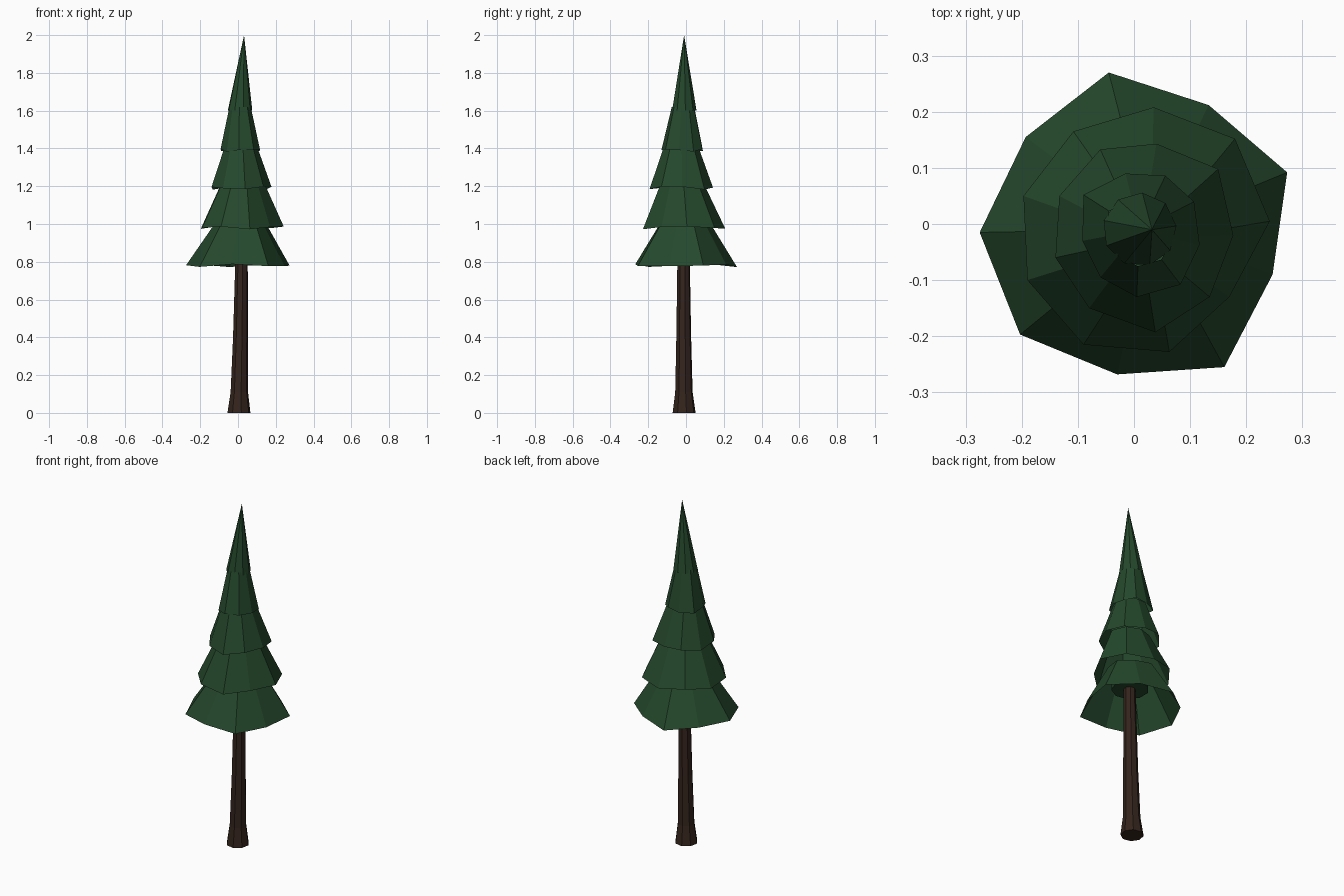
import bpy, math

if "Cube" in bpy.data.objects:
    bpy.data.objects.remove(bpy.data.objects["Cube"])


def material(name, color):
    m = bpy.data.materials.new(name)
    m.diffuse_color = color
    m.use_nodes = True
    m.node_tree.nodes["Principled BSDF"].inputs["Base Color"].default_value = m.diffuse_color
    return m


GREEN = material("needle_green", (0.018, 0.065, 0.025, 1))
BROWN = material("bark_brown", (0.035, 0.018, 0.012, 1))


def loft(name, rings, mat, cap_bottom=False, cap_top=False):
    """Skin equal-length rings of points; a final one-point ring makes a tip."""
    n = len(rings[0])
    verts = [p for ring in rings for p in ring]
    faces = []
    for k in range(len(rings) - 1):
        a, b = k * n, (k + 1) * n
        for i in range(n):
            j = (i + 1) % n
            if len(rings[k + 1]) == 1:
                faces.append((a + i, a + j, b))
            else:
                faces.append((a + i, a + j, b + j, b + i))
    if cap_bottom:
        faces.append(tuple(reversed(range(n))))
    if cap_top:
        faces.append(tuple(range(len(verts) - n, len(verts))))
    mesh = bpy.data.meshes.new(name)
    mesh.from_pydata(verts, [], faces)
    mesh.materials.append(mat)
    ob = bpy.data.objects.new(name, mesh)
    bpy.context.collection.objects.link(ob)
    return ob


def circle(n, r, z, cx, cy, turn=0.0):
    return [(cx + r * math.cos(turn + math.tau * i / n),
             cy + r * math.sin(turn + math.tau * i / n), z) for i in range(n)]


# trunk with flared foot
loft("trunk", [circle(8, r, z, cx, cy, 0.2) for r, z, cx, cy in (
    (0.062, 0.0, 0.005, -0.01), (0.047, 0.11, 0.007, -0.011),
    (0.040, 0.4, 0.013, -0.012), (0.032, 0.9, 0.02, -0.013))], BROWN, True, True)

# uneven nine-sided skirts: rim z, top z, top centre, top scale, rim outline
TIERS = [
    (0.78, 1.00, (0.017, -0.01), 0.50,
     [(0.273, 0.092), (0.133, 0.212), (-0.045, 0.27), (-0.193, 0.155), (-0.275, -0.015),
      (-0.203, -0.197), (-0.03, -0.268), (0.161, -0.255), (0.247, -0.09)]),
    (0.98, 1.21, (0.02, -0.02), 0.53,
     [(0.242, 0.005), (0.18, 0.152), (0.035, 0.208), (-0.108, 0.165), (-0.197, 0.05),
      (-0.19, -0.10), (-0.09, -0.215), (0.063, -0.228), (0.17, -0.13)]),
    (1.19, 1.41, (0.013, -0.02), 0.54,
     [(0.177, -0.02), (0.15, 0.098), (0.04, 0.143), (-0.06, 0.133), (-0.133, 0.05),
      (-0.14, -0.06), (-0.08, -0.15), (0.038, -0.193), (0.135, -0.13)]),
    (1.39, 1.62, (0.011, -0.013), 0.54,
     [(0.117, -0.037), (0.107, 0.04), (0.056, 0.086), (-0.015, 0.09), (-0.09, 0.052),
      (-0.092, -0.03), (-0.06, -0.095), (0.005, -0.13), (0.083, -0.108)]),
]
for t, (z0, z1, (tx, ty), s, outline) in enumerate(TIERS):
    cx = sum(p[0] for p in outline) / 9
    cy = sum(p[1] for p in outline) / 9
    rim = [(x, y, z0 + 0.008 * math.sin(2.3 * i + t)) for i, (x, y) in enumerate(outline)]
    top = [(tx + (x - cx) * s, ty + (y - cy) * s, z1) for x, y in outline]
    loft(f"foliage_tier_{t + 1}", [rim, top], GREEN)

# pointed crown
loft("foliage_crown", [circle(9, 0.066, 1.6, 0.01, -0.01, 0.1),
                       [(0.032, -0.01, 2.0)]], GREEN)

# inner core that closes the underside around the trunk
loft("foliage_core", [circle(9, 0.10, 0.89, 0.017, -0.012),
                      circle(9, 0.10, 1.0, 0.017, -0.012)], GREEN, True)
